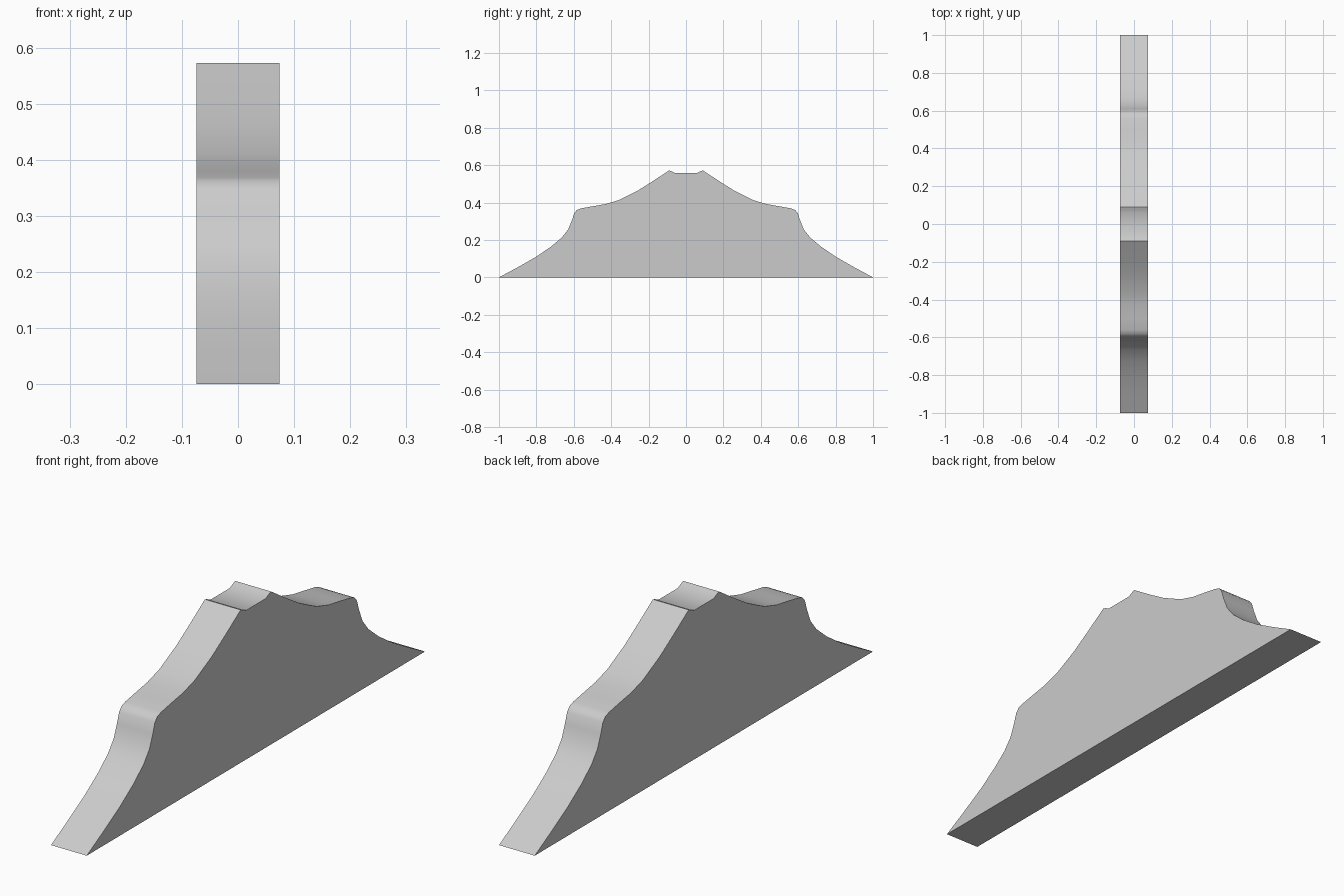
import bpy, bmesh, math

if "Cube" in bpy.data.objects:
    bpy.data.objects.remove(bpy.data.objects["Cube"])

HALF_WIDTH = 0.074

# Half of the side outline (y, z), from the foot up to the notch at the crest
half = [
    (1.0, 0.0), (0.90, 0.054), (0.805, 0.108), (0.725, 0.162),
    (0.665, 0.212), (0.63, 0.256), (0.61, 0.305), (0.597, 0.345), (0.583, 0.361),
    (0.56, 0.369), (0.50, 0.380), (0.43, 0.392), (0.36, 0.413), (0.26, 0.463),
    (0.18, 0.513), (0.09, 0.572), (0.078, 0.568), (0.057, 0.558),
]
outline = half + [(-y, z) for y, z in reversed(half)]

# Extrude the mirrored outline across the width
bm = bmesh.new()
face = bm.faces.new([bm.verts.new((-HALF_WIDTH, y, z)) for y, z in outline])
ext = bmesh.ops.extrude_face_region(bm, geom=[face])
moved = [v for v in ext["geom"] if isinstance(v, bmesh.types.BMVert)]
bmesh.ops.translate(bm, verts=moved, vec=(2 * HALF_WIDTH, 0, 0))
bmesh.ops.recalc_face_normals(bm, faces=bm.faces)

mesh = bpy.data.meshes.new("stepped_ridge")
bm.to_mesh(mesh)
bm.free()
ridge = bpy.data.objects.new("stepped_ridge", mesh)
bpy.context.collection.objects.link(ridge)

# Smooth the curved slopes, keep side and crest edges crisp
bpy.context.view_layer.objects.active = ridge
ridge.select_set(True)
bpy.ops.object.shade_smooth_by_angle(angle=math.radians(40))
